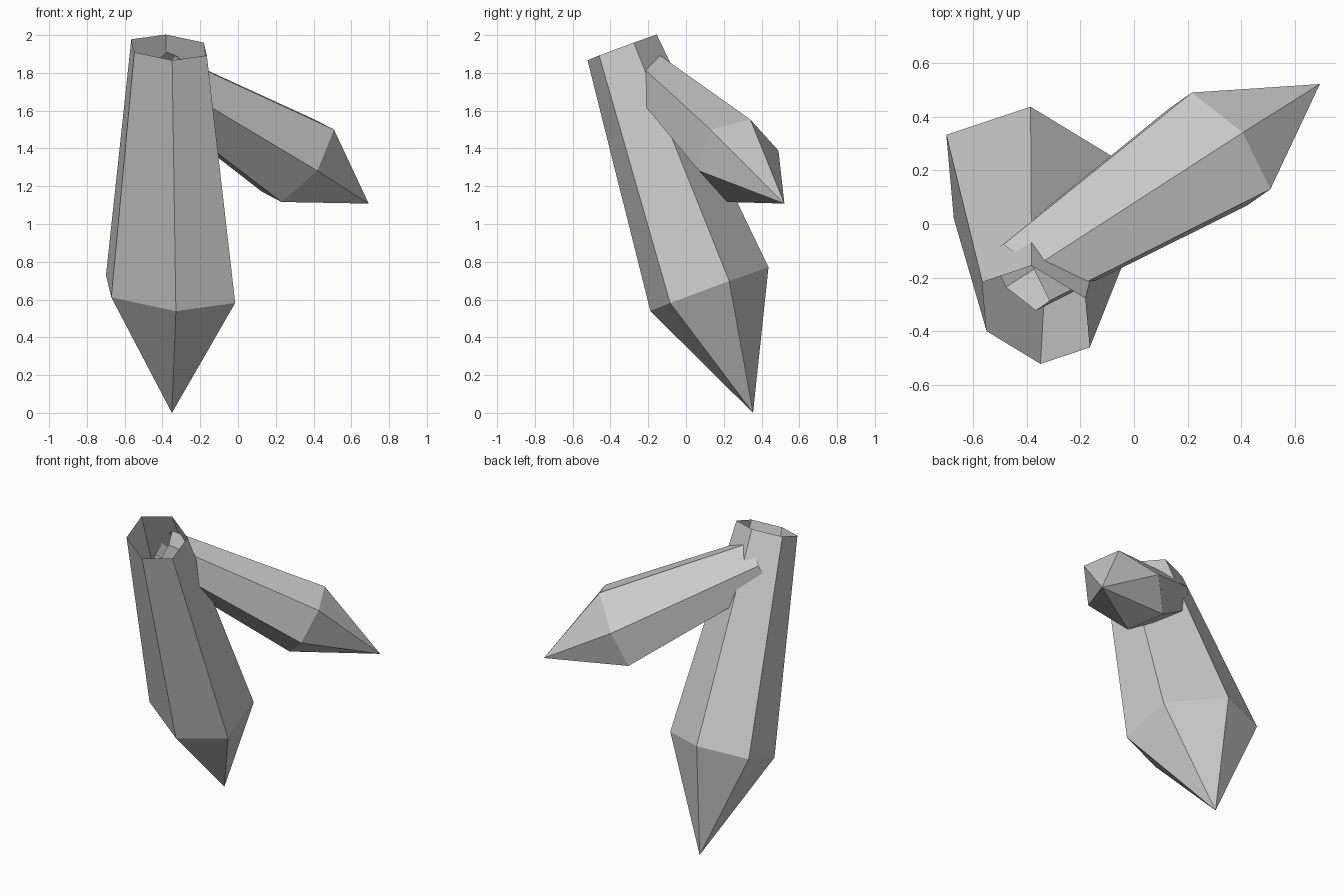
import bpy, bmesh
from math import cos, sin, pi
from mathutils import Vector

if "Cube" in bpy.data.objects:
    bpy.data.objects.remove(bpy.data.objects["Cube"])

SIDES = 6
TAPER = 0.585  # size of the open root ring relative to the shoulder ring


def crystal(name, root, shoulder, tip, wide, narrow):
    """Hollow six-sided shard: open root ring, wider shoulder ring, pointed tip.
    wide and narrow are the half-axes of the stretched hexagon at the shoulder."""
    wide, narrow = Vector(wide), Vector(narrow)
    bm = bmesh.new()

    def ring(centre, scale):
        return [bm.verts.new(Vector(centre) + scale *
                             (wide * cos(i * 2 * pi / SIDES) + narrow * sin(i * 2 * pi / SIDES)))
                for i in range(SIDES)]

    low, high = ring(root, TAPER), ring(shoulder, 1.0)
    point = bm.verts.new(tip)
    for i in range(SIDES):
        j = (i + 1) % SIDES
        bm.faces.new((low[i], low[j], high[j], high[i]))
        bm.faces.new((high[i], high[j], point))
    bmesh.ops.recalc_face_normals(bm, faces=bm.faces)
    mesh = bpy.data.meshes.new(name)
    bm.to_mesh(mesh)
    bm.free()
    obj = bpy.data.objects.new(name, mesh)
    bpy.context.collection.objects.link(obj)
    return obj


# Large shard hanging down
crystal("large_crystal",
        root=(-0.365, -0.338, 1.935), shoulder=(-0.357, 0.124, 0.655), tip=(-0.35, 0.355, 0.0),
        wide=(-0.342, 0.208, 0.073), narrow=(0.165, 0.241, 0.092))

# Smaller shard branching off to the back right
crystal("small_crystal",
        root=(-0.426, -0.199, 1.783), shoulder=(0.318, 0.279, 1.335), tip=(0.692, 0.521, 1.108),
        wide=(0.19, -0.149, 0.165), narrow=(-0.009, 0.157, 0.157))
